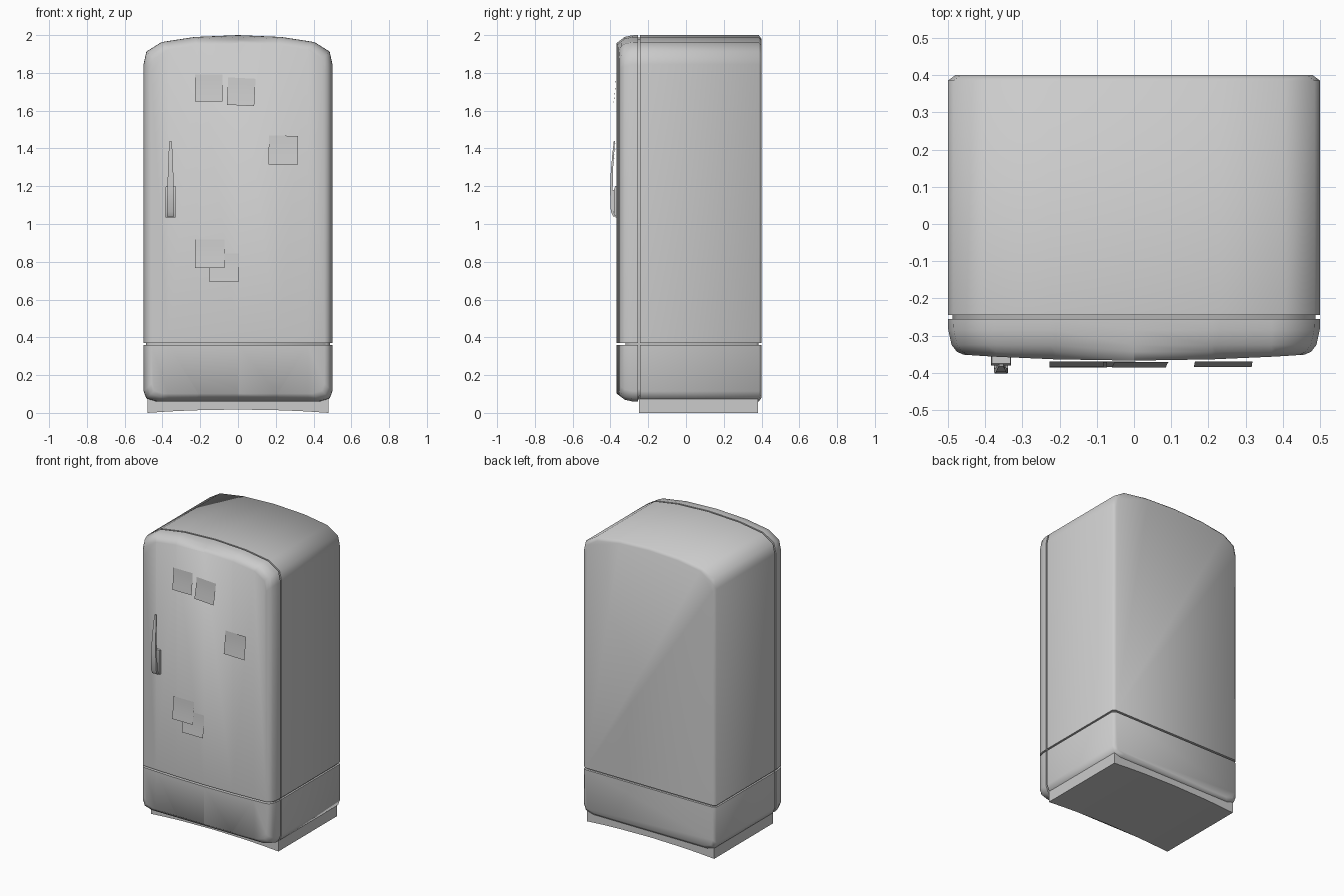
import bpy, bmesh, math
from mathutils import Matrix, Vector

if "Cube" in bpy.data.objects:
    bpy.data.objects.remove(bpy.data.objects["Cube"])

# right half of the cabinet silhouette (x, z), top centre to bottom centre
HALF = [(0, 2.0), (0.23, 1.99), (0.405, 1.963), (0.485, 1.913), (0.5, 1.845),
        (0.5, 0.115), (0.485, 0.076), (0.43, 0.06), (0.23, 0.06), (0, 0.06)]
OUTLINE = HALF + [(-x, z) for x, z in HALF[-2:0:-1]]
SPLIT, GAP = 0.365, 0.006


def finish(bm, name, angle=60):
    bmesh.ops.recalc_face_normals(bm, faces=bm.faces)
    mesh = bpy.data.meshes.new(name)
    bm.to_mesh(mesh)
    bm.free()
    ob = bpy.data.objects.new(name, mesh)
    bpy.context.collection.objects.link(ob)
    bpy.ops.object.select_all(action='DESELECT')
    ob.select_set(True)
    bpy.context.view_layer.objects.active = ob
    bpy.ops.object.shade_smooth_by_angle(angle=math.radians(angle))
    return ob


def loft(bm, rings):
    """Skin closed rings of 3D points and cap both ends."""
    loops = [[bm.verts.new(p) for p in ring] for ring in rings]
    for a, b in zip(loops, loops[1:]):
        for i in range(len(a)):
            j = (i + 1) % len(a)
            bm.faces.new((a[i], a[j], b[j], b[i]))
    bm.faces.new(loops[0])
    bm.faces.new(loops[-1])


def ring(y, inset):
    sx, sz = (0.5 - inset) / 0.5, (0.97 - inset) / 0.97
    return [(x * sx, y, 1.03 + (z - 1.03) * sz) for x, z in OUTLINE]


def shell(name, steps, half=0, bulge=0):
    """Cabinet-shaped slab; half = 1 keeps the part above the split, -1 below."""
    bm = bmesh.new()
    loft(bm, [ring(y, d) for y, d in steps])
    if bulge:
        front = min(v.co.y for v in bm.verts)
        for x in (-0.37, -0.21, 0, 0.21, 0.37):
            bmesh.ops.bisect_plane(bm, geom=bm.verts[:] + bm.edges[:] + bm.faces[:],
                                   plane_co=(x, 0, 0), plane_no=(1, 0, 0))
        for v in bm.verts:
            if v.co.y < front + 1e-4:
                v.co.y -= bulge * max(0, 1 - (v.co.x / 0.46) ** 2)
    if half:
        bmesh.ops.bisect_plane(bm, geom=bm.verts[:] + bm.edges[:] + bm.faces[:],
                               plane_co=(0, 0, SPLIT + half * GAP),
                               plane_no=(0, 0, -half), clear_outer=True)
        bmesh.ops.holes_fill(bm, edges=[e for e in bm.edges if e.is_boundary])
    return finish(bm, name)


# cabinet, doors and the recessed core seen in the gaps
body = [(-0.244, 0), (0.385, 0), (0.4, 0.02)]
door = [(-0.255, 0), (-0.285, 0.001), (-0.325, 0.01), (-0.343, 0.024), (-0.351, 0.042)]
shell("upper_cabinet", body, 1)
shell("lower_cabinet", body, -1)
shell("main_door", door, 1, 0.016)
shell("lower_door", door, -1, 0.016)
shell("inner_core", [(-0.32, 0.03), (-0.29, 0.012), (0.37, 0.012), (0.385, 0.03)])

# plinth with a shallow arch along the underside
bm = bmesh.new()
arch = [(x, 0.018 * (1 - (abs(x) / 0.48) ** 2)) for x in (-0.48, -0.36, -0.24, 0, 0.24, 0.36, 0.48)]
section = arch + [(0.48, 0.09), (-0.48, 0.09)]
loft(bm, [[(x, y, z) for x, z in section] for y in (-0.25, 0.382)])
finish(bm, "plinth", 30)

# handle mounting plate
HX = -0.357


def slab_ring(z, w, y0, y1):
    return [(HX - w, y0, z), (HX + w, y0, z), (HX + w, y1, z), (HX - w, y1, z)]


bm = bmesh.new()
loft(bm, [slab_ring(z, w, y0, -0.352) for z, w, y0 in
          [(1.035, 0.026, -0.372), (1.055, 0.027, -0.38), (1.185, 0.027, -0.38), (1.2, 0.025, -0.375)]])
finish(bm, "handle_plate", 30)

# neck joining plate and lever
bm = bmesh.new()
loft(bm, [slab_ring(z, 0.012, -0.396, -0.375) for z in (1.065, 1.18)])
finish(bm, "handle_neck", 30)

# curved, tapering lever
bm = bmesh.new()
lever = [(1.04, 0.019, -0.386, -0.376), (1.065, 0.019, -0.398, -0.384), (1.18, 0.017, -0.402, -0.388),
         (1.28, 0.014, -0.398, -0.387), (1.38, 0.010, -0.389, -0.38), (1.44, 0.006, -0.382, -0.376)]
loft(bm, [slab_ring(*s) for s in lever])
finish(bm, "handle_lever", 30)

# paper notes curling away from the door: centre x, centre z, width, height, tilt
NOTES = [(-0.155, 1.72, 0.145, 0.145, 0), (0.017, 1.70, 0.145, 0.145, -3),
         (0.24, 1.39, 0.155, 0.155, -1), (-0.15, 0.842, 0.155, 0.15, 0),
         (-0.075, 0.77, 0.158, 0.15, 0)]
for n, (cx, cz, w, h, tilt) in enumerate(NOTES):
    bm = bmesh.new()
    turn = Matrix.Rotation(math.radians(-tilt), 3, 'Y')
    rows = []
    for i in range(5):
        t = i / 4
        y = -0.37 - 0.001 * (n % 2) - 0.014 * (1 - t) ** 1.5
        rows.append([bm.verts.new(turn @ Vector((s * w / 2, 0, (t - 0.5) * h)) + Vector((cx, y, cz)))
                     for s in (-1, 1)])
    for a, b in zip(rows, rows[1:]):
        bm.faces.new((a[0], a[1], b[1], b[0]))
    finish(bm, f"paper_note_{n + 1}")
